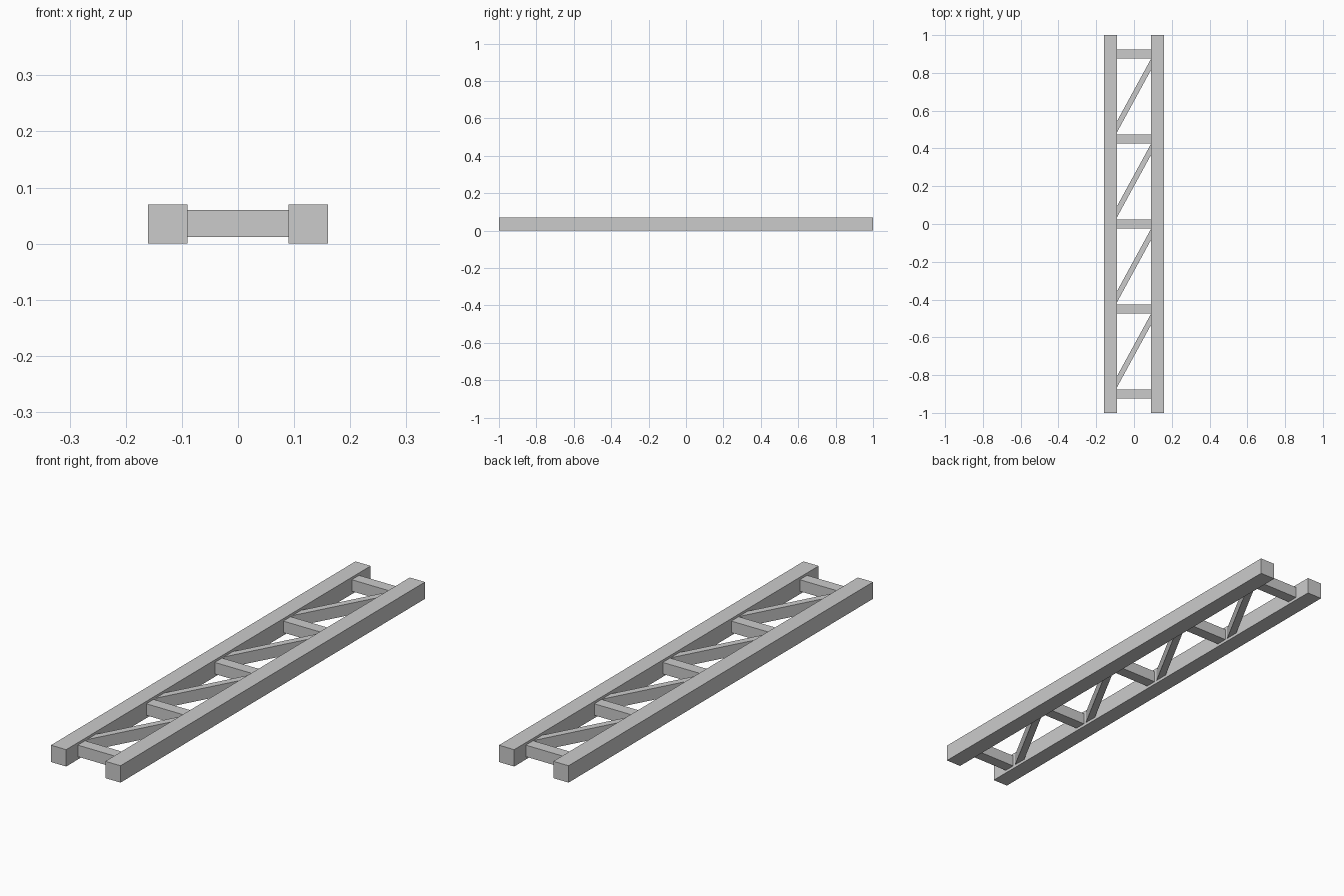
import bpy
from math import atan2, hypot

if "Cube" in bpy.data.objects:
    bpy.data.objects.remove(bpy.data.objects["Cube"])


def bar(name, center, size, angle=0.0):
    bpy.ops.mesh.primitive_cube_add(size=1, location=center, rotation=(0, 0, angle))
    ob = bpy.context.object
    ob.name = name
    ob.scale = size
    return ob


RAIL_X, PITCH, MID_Z = 0.125, 0.45, 0.036

# Two long side rails
for side, x in (("left", -RAIL_X), ("right", RAIL_X)):
    bar(f"{side}_rail", (x, 0, 0.035), (0.07, 2.0, 0.07))

# Five straight crossbars between the rails
for i in range(5):
    bar(f"crossbar_{i + 1}", (0, (i - 2) * PITCH, MID_Z), (0.19, 0.048, 0.048))

# Four diagonal braces, ends buried in the rails
dx, dy = 0.24, 0.44
for i in range(4):
    bar(f"diagonal_brace_{i + 1}", (0, (i - 1.5) * PITCH + 0.005, MID_Z),
        (hypot(dx, dy), 0.028, 0.048), atan2(dy, dx))
